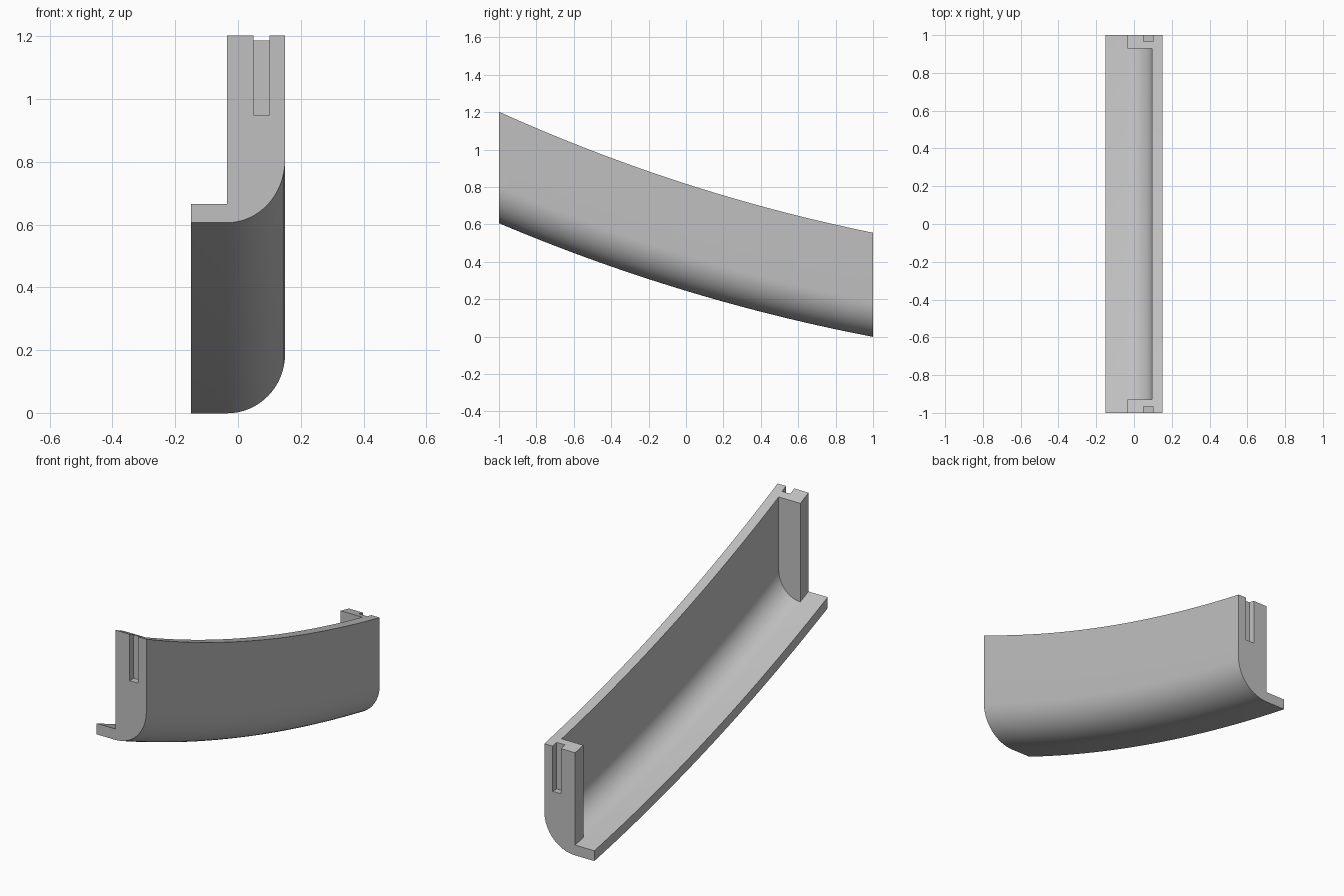
import bpy, bmesh, math

cube = bpy.data.objects.get("Cube")
if cube:
    bpy.data.objects.remove(cube, do_unlink=True)

# Sweep arc in the yz plane and section sizes
ARC_Y, ARC_Z, ARC_R = 2.87, 9.75, 9.929
HEIGHT, FLOOR, WALL = 0.546, 0.055, 0.055
OUT, LIP, BEND = 0.15, -0.15, -0.035
POST_Y, SEGS, STEPS = 0.93, 16, 40


def place(x, h, y):
    """Point at radial height h above the curved underside."""
    return (x, y, ARC_Z - math.sqrt((ARC_R - h) ** 2 - (y - ARC_Y) ** 2))


def bend(radius):
    """Quarter round from the floor up into the wall."""
    centre = OUT - BEND
    angles = [math.pi / 2 * i / SEGS for i in range(SEGS + 1)]
    return [(BEND + radius * math.sin(a), centre - radius * math.cos(a)) for a in angles]


# Section loop: outside skin, wall top, inside skin, lip; the last point is the post corner
outer = [(LIP, 0)] + bend(OUT - BEND) + [(OUT, HEIGHT)]
inner = [(OUT - WALL, HEIGHT)] + bend(OUT - BEND - WALL)[::-1]
section = outer + inner + [(LIP, FLOOR)]
q, p = len(outer), len(outer) + len(inner) - 1
n = len(section)
post = n
section.append((BEND, HEIGHT))

shell_loop = list(range(n))
post_loop = list(range(q, p + 1)) + [post]
full_loop = list(range(q + 1)) + [post] + list(range(p, n))

stations = [-1.0] + [-POST_Y + 2 * POST_Y * i / STEPS for i in range(STEPS + 1)] + [1.0]
bm = bmesh.new()
rows = [[bm.verts.new(place(x, h, y)) for x, h in section] for y in stations]

# Skin: full section at both ends, open channel between
for i, (a, b) in enumerate(zip(rows, rows[1:])):
    loop = full_loop if i in (0, len(rows) - 2) else shell_loop
    for j, k in zip(loop, loop[1:] + loop[:1]):
        bm.faces.new((a[j], a[k], b[k], b[j]))

# End caps and inner faces of the posts
for row in (rows[0], rows[-1]):
    bm.faces.new([row[j] for j in shell_loop])
    bm.faces.new([row[j] for j in post_loop])
for row in (rows[1], rows[-2]):
    bm.faces.new([row[j] for j in post_loop])
for end in (rows[0], rows[-1]):
    bmesh.ops.dissolve_edges(
        bm, edges=[e for e in bm.edges
                   if all(v in end for v in e.verts)
                   and all(all(v in end for v in f.verts) for f in e.link_faces)],
        use_verts=False)
bmesh.ops.delete(bm, geom=[v for v in bm.verts if not v.link_faces], context='VERTS')
bmesh.ops.recalc_face_normals(bm, faces=bm.faces)

mesh = bpy.data.meshes.new("curved_trough")
bm.to_mesh(mesh)
bm.free()
trough = bpy.data.objects.new("curved_trough", mesh)
bpy.context.collection.objects.link(trough)

grey = bpy.data.materials.new("light_grey")
grey.use_nodes = True
colour = (0.53, 0.53, 0.53, 1)
grey.diffuse_color = colour
grey.node_tree.nodes["Principled BSDF"].inputs["Base Color"].default_value = colour
mesh.materials.append(grey)

# Locating slots in the end faces
for name, side, bottom in (("front_slot", -1, 0.95), ("back_slot", 1, 0.31)):
    bpy.ops.mesh.primitive_cube_add(size=1, location=(0.075, side * 1.015, bottom + 0.25))
    cutter = bpy.context.object
    cutter.name = name + "_cutter"
    cutter.dimensions = (0.05, 0.1, 0.5)
    cutter.data.materials.append(grey)
    cutter.hide_render = True
    cutter.hide_set(True)
    cutter.display_type = 'WIRE'
    cut = trough.modifiers.new(name, 'BOOLEAN')
    cut.operation = 'DIFFERENCE'
    cut.solver = 'EXACT'
    cut.object = cutter

# Bake the cuts, then shade the bends smooth
bpy.context.view_layer.update()
bpy.ops.object.select_all(action='DESELECT')
trough.select_set(True)
bpy.context.view_layer.objects.active = trough
for name in ("front_slot", "back_slot"):
    bpy.ops.object.modifier_apply(modifier=name)
    bpy.data.objects.remove(bpy.data.objects[name + "_cutter"], do_unlink=True)
bpy.ops.object.shade_smooth_by_angle(angle=math.radians(30))
